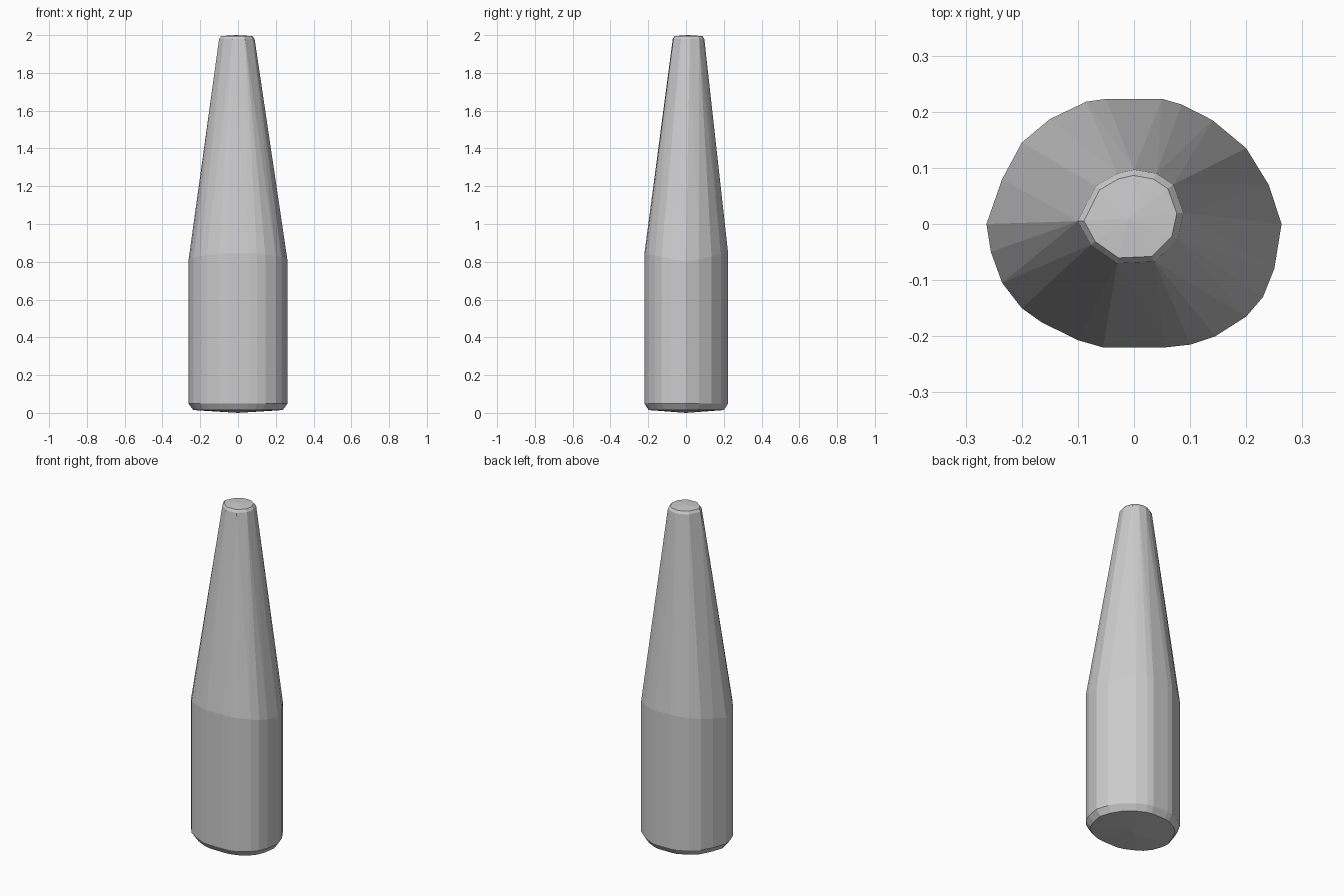
import bpy
import bmesh

cube = bpy.data.objects.get("Cube")
if cube:
    bpy.data.objects.remove(cube, do_unlink=True)

# Material
grey = bpy.data.materials.new("plain grey")
grey.use_nodes = True
colour = (0.6, 0.6, 0.6, 1)
grey.diffuse_color = colour
grey.node_tree.nodes["Principled BSDF"].inputs["Base Color"].default_value = colour

# Irregular oval outline of the body, and the smaller off-centre tip
body = [(.263, 0), (.25, -.08), (.23, -.13), (.2, -.165), (.145, -.2), (.1, -.215),
        (.055, -.22), (-.055, -.22), (-.1, -.207), (-.165, -.175), (-.2, -.15),
        (-.235, -.105), (-.255, -.05), (-.263, 0), (-.235, .08), (-.2, .145),
        (-.15, .187), (-.085, .218), (-.05, .223), (.05, .223), (.085, .213),
        (.14, .185), (.2, .135), (.24, .07)]
tip = [(-.1, .005), (-.068, .068), (-.03, .09), (0, .097), (.04, .09), (.07, .07),
       (.088, .02), (.078, -.027), (.037, -.067), (-.03, -.07), (-.077, -.037)]

bm = bmesh.new()


def ring(outline, height, scale=1.0, centre=(0, 0)):
    """Add one cross-section; height is a function of y."""
    for x, y in outline:
        bm.verts.new((centre[0] + (x - centre[0]) * scale,
                      centre[1] + (y - centre[1]) * scale, height(y)))


# Cross-sections from the shallow domed base up to the chamfered tip
bm.verts.new((0, 0, 0))
ring(body, lambda y: 0.015, 0.9)
ring(body, lambda y: 0.05)
ring(body, lambda y: 0.8 + 0.2 * abs(y))
ring(tip, lambda y: 1.98)
ring(tip, lambda y: 1.995, 0.88, (-.01, .01))
bm.verts.new((-.01, .01, 2))

# Wrap the sections in one faceted skin
hull = bmesh.ops.convex_hull(bm, input=bm.verts[:])
loose = [v for v in bm.verts if not v.link_faces]
bmesh.ops.delete(bm, geom=loose, context="VERTS")
bmesh.ops.recalc_face_normals(bm, faces=bm.faces[:])

mesh = bpy.data.meshes.new("tapered_bottle")
bm.to_mesh(mesh)
bm.free()
mesh.materials.append(grey)
bottle = bpy.data.objects.new("tapered_bottle", mesh)
bpy.context.collection.objects.link(bottle)
